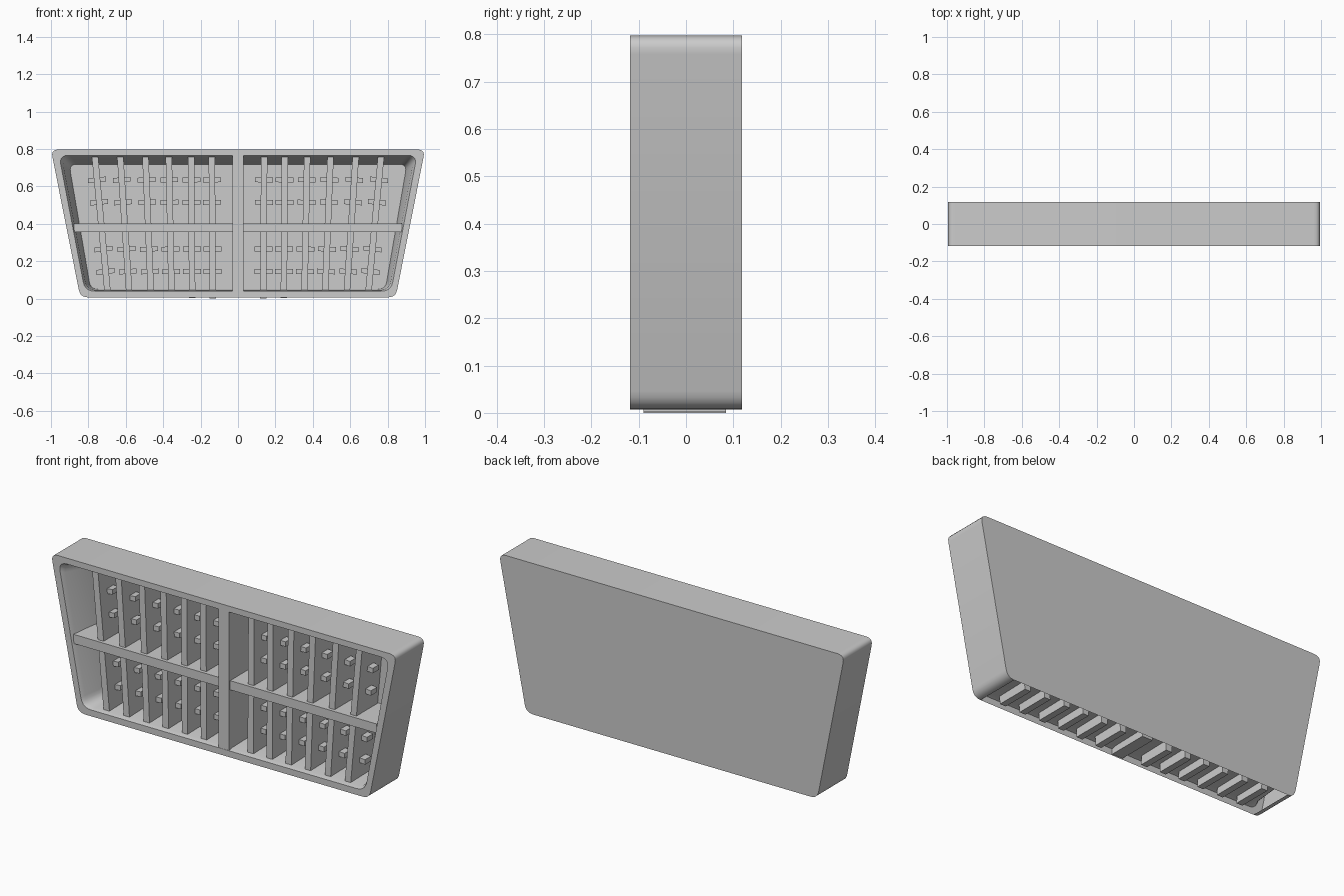
import bpy, bmesh
from mathutils import Vector

if "Cube" in bpy.data.objects:
    bpy.data.objects.remove(bpy.data.objects["Cube"])

FRONT, BACK = -0.118, 0.118
SEG = 5


def outline(top_w, top_z, bot_w, bot_z, r):
    """Rounded trapezoid in x/z, starting at the bottom left corner."""
    c = [Vector(p) for p in ((-bot_w, bot_z), (bot_w, bot_z), (top_w, top_z), (-top_w, top_z))]
    pts = []
    for i in range(4):
        p = c[i]
        a = p + (c[i - 1] - p).normalized() * r
        b = p + (c[(i + 1) % 4] - p).normalized() * r
        for k in range(SEG + 1):
            t = k / SEG
            pts.append(a * (1 - t) ** 2 + p * 2 * t * (1 - t) + b * t * t)
    return pts


def finish(name, bm):
    bmesh.ops.recalc_face_normals(bm, faces=bm.faces[:])
    me = bpy.data.meshes.new(name)
    bm.to_mesh(me)
    bm.free()
    ob = bpy.data.objects.new(name, me)
    bpy.context.collection.objects.link(ob)
    return ob


def prism(name, profile, y0, y1):
    """Four-sided x/z profile extruded in depth."""
    bm = bmesh.new()
    f = bm.faces.new([bm.verts.new((x, y0, z)) for x, z in profile])
    ext = bmesh.ops.extrude_face_region(bm, geom=[f])
    bmesh.ops.translate(bm, vec=(0, y1 - y0, 0),
                        verts=[v for v in ext["geom"] if isinstance(v, bmesh.types.BMVert)])
    return finish(name, bm)


def box(name, x0, x1, y0, y1, z0, z1):
    return prism(name, [(x0, z0), (x1, z0), (x1, z1), (x0, z1)], y0, y1)


# Outer case, front rim and tapered inner tray; the underside of the case is open
bm = bmesh.new()
outer = (1.0, 0.797, 0.843, 0.007, 0.04)
sections = [
    (BACK, outer),
    (FRONT, outer),
    (FRONT, (0.957, 0.766, 0.818, 0.040, 0.05)),
    (-0.095, (0.942, 0.757, 0.808, 0.046, 0.05)),
    (0.09, (0.903, 0.718, 0.788, 0.050, 0.04)),
]
rings = [[bm.verts.new((p.x, y, p.y)) for p in outline(*s)] for y, s in sections]
n = len(rings[0])
for k in range(len(rings) - 1):
    a, b = rings[k], rings[k + 1]
    for i in range(n):
        if k == 0 and i == SEG:      # open underside
            continue
        j = (i + 1) % n
        bm.faces.new((a[i], a[j], b[j], b[i]))
bm.faces.new(rings[0])
bm.faces.new(rings[-1])
case = finish("case", bm)
bpy.context.view_layer.objects.active = case
case.select_set(True)
bpy.ops.object.shade_smooth_by_angle(angle=0.5)
case.select_set(False)

# Centre post and cross shelf
box("centre_post", -0.03, 0.03, FRONT + 0.001, 0.095, 0.012, 0.78)
box("cross_shelf", -0.878, 0.878, -0.108, 0.095, 0.355, 0.403)

# Slanted slats with short pegs through them, mirrored left and right
TOPS = (0.14, 0.25, 0.37, 0.495, 0.63, 0.765)
BOTTOMS = (0.135, 0.245, 0.355, 0.465, 0.58, 0.695)
Z0, Z1, HALF = 0.003, 0.762, 0.017
for side, label in ((-1, "left"), (1, "right")):
    for i, (t, b) in enumerate(zip(TOPS, BOTTOMS)):
        t, b = side * t, side * b
        z0 = Z0 if i < 2 else 0.008
        z0 = 0.0 if i == 0 else z0
        prism(f"{label}_slat_{i + 1}",
              [(b - HALF, z0), (b + HALF, z0), (t + HALF, Z1), (t - HALF, Z1)], -0.09, 0.085)
        slope = (t - b) / (Z1 - Z0)
        for j, z in enumerate((0.145, 0.265, 0.515, 0.635)):
            x = b + slope * (z - Z0)
            tilt = slope * 0.05
            prism(f"{label}_peg_{i + 1}_{j + 1}",
                  [(x - 0.048, z - 0.013 + tilt), (x + 0.048, z - 0.013 - tilt),
                   (x + 0.048, z + 0.013 - tilt), (x - 0.048, z + 0.013 + tilt)], -0.03, 0.02)
